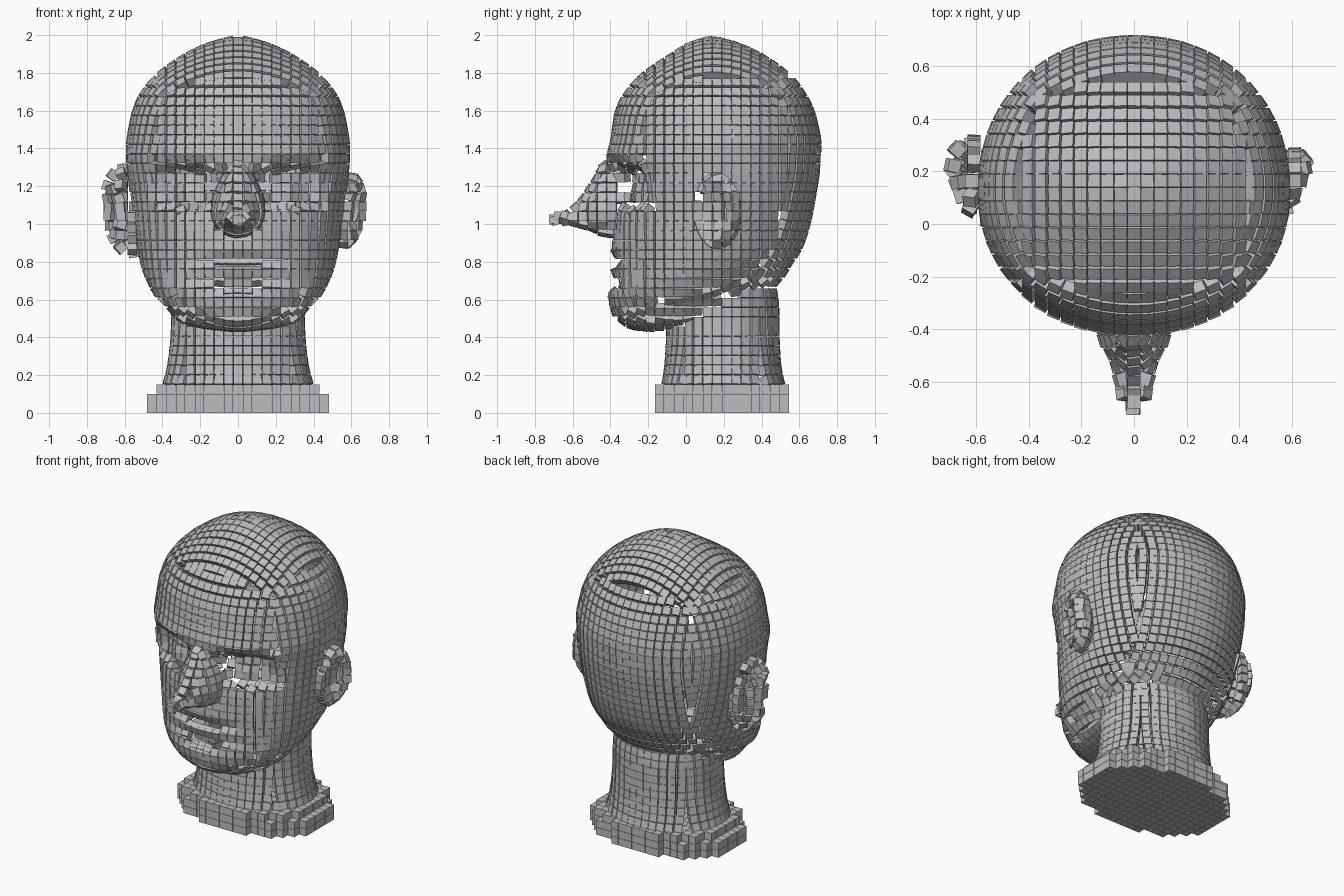
import bpy, bmesh, math
from mathutils import Vector, Matrix
from mathutils.bvhtree import BVHTree

cube = bpy.data.objects.get("Cube")
if cube:
    bpy.data.objects.remove(cube, do_unlink=True)

PITCH, SIZE = 0.0508, 0.049
Y0, Z0 = 0.19 + PITCH / 2, 0.178          # grid origin

grey = bpy.data.materials.new("block_grey")
grey.use_nodes = True
tone = (0.5, 0.51, 0.52, 1)
grey.diffuse_color = tone
grey.node_tree.nodes["Principled BSDF"].inputs["Base Color"].default_value = tone


def block(bm, centre, rotation=None):
    m = Matrix.Translation(centre)
    if rotation:
        m = m @ rotation.to_matrix().to_4x4()
    bmesh.ops.create_cube(bm, size=SIZE, matrix=m)


def finish(bm, name):
    mesh = bpy.data.meshes.new(name)
    bm.to_mesh(mesh)
    bm.free()
    mesh.materials.append(grey)
    bpy.context.collection.objects.link(bpy.data.objects.new(name, mesh))


def surface(bm):
    bmesh.ops.recalc_face_normals(bm, faces=bm.faces)
    tree = BVHTree.FromBMesh(bm)
    bm.free()
    return tree


def loft(rings):
    """Closed guide surface through rings of points."""
    bm = bmesh.new()
    rows = [[bm.verts.new(p) for p in ring] for ring in rings]
    n = len(rows[0])
    for a, b in zip(rows, rows[1:]):
        for i in range(n):
            j = (i + 1) % n
            bm.faces.new((a[i], a[j], b[j], b[i]))
    bm.faces.new(rows[0])
    bm.faces.new(rows[-1])
    bmesh.ops.triangulate(bm, faces=[f for f in bm.faces if len(f.verts) > 4])
    return surface(bm)


def refine(rows, steps):
    """Catmull-Rom interpolation between profile rows."""
    out = []
    for i in range(len(rows) - 1):
        p0, p1, p2, p3 = (rows[max(0, min(len(rows) - 1, i + k))] for k in (-1, 0, 1, 2))
        for s in range(steps):
            t = s / steps
            out.append([b + t / 2 * (c - a + t * (2 * a - 5 * b + 4 * c - d + t * (3 * (b - c) + d - a)))
                        for a, b, c, d in zip(p0, p1, p2, p3)])
    return out + [list(rows[-1])]


def bump(v, centre, width, power=2):
    return math.exp(-abs((v - centre) / width) ** power)


def face_relief(x, z):
    """Eye sockets, eyeballs, mouth crease and chin fold."""
    ax = abs(x)
    d = 0.11 * bump(ax, 0.27, 0.15, 4) * bump(z, 1.2, 0.11, 4)
    d -= 0.05 * bump(ax, 0.27, 0.09) * bump(z, 1.17, 0.06)
    mouth = bump(x, 0, 0.22, 4)
    d += mouth * (0.04 * bump(z, 0.8, 0.022) + 0.05 * bump(z, 0.69, 0.03))
    return d


def body_ring(row, relief=False, n=96):
    z, front, back, width, tilt = row
    cy = front + (back - front) * 0.48
    ring = []
    for i in range(n):
        a = 2 * math.pi * i / n
        c, s = math.cos(a), math.sin(a)
        x = width * math.copysign(abs(c) ** 0.95, c)
        y = cy + (back - cy if s > 0 else cy - front) * math.copysign(abs(s) ** 0.95, s)
        zz = z + tilt * (y - front)
        if relief and s < 0:
            y += face_relief(x, zz)
        ring.append((x, y, zz))
    return ring


# Head and neck profiles: height, front, back, half width, row tilt
head_rows = [
    (.43, -.20, .05, .10, .08), (.445, -.30, .34, .31, .15), (.50, -.375, .50, .40, .22),
    (.55, -.40, .535, .45, .20), (.62, -.41, .57, .485, .18), (.70, -.40, .60, .51, .14),
    (.80, -.395, .63, .53, .10), (.95, -.39, .66, .55, .05), (1.1, -.385, .68, .568, 0),
    (1.25, -.40, .705, .585, 0), (1.35, -.42, .712, .592, 0), (1.45, -.40, .715, .59, 0),
    (1.6, -.375, .68, .56, 0), (1.7, -.325, .63, .515, 0), (1.8, -.235, .55, .43, 0),
    (1.9, -.09, .41, .29, 0), (1.96, .01, .28, .16, 0), (1.99, .10, .17, .05, 0)]
neck_rows = [
    (.10, -.14, .535, .41, 0), (.15, -.13, .525, .40, 0), (.25, -.115, .505, .375, 0),
    (.4, -.105, .495, .357, 0), (.6, -.10, .49, .35, 0), (.8, -.08, .45, .33, 0)]
# Nose sections: depth, half width, bottom, top
nose_rows = [
    (-.22, .14, .92, 1.37), (-.42, .13, .93, 1.34), (-.50, .095, .96, 1.23),
    (-.57, .075, .98, 1.13), (-.64, .055, 1.0, 1.07), (-.70, .02, 1.0, 1.045)]


def nose_ring(row, n=32):
    y, w, lo, hi = row
    ring = []
    for i in range(n):
        a = 2 * math.pi * i / n
        c, s = math.cos(a), math.sin(a)
        ring.append((w * c * (1 - 0.4 * s), y, (lo + hi) / 2 + (hi - lo) / 2 * s))
    return ring


def ear(side):
    """Flattened oval with a hollow in the outer face."""
    bm = bmesh.new()
    bmesh.ops.create_uvsphere(bm, u_segments=32, v_segments=24, radius=1)
    turn = Matrix.Rotation(math.radians(-22), 3, 'Z')
    for v in bm.verts:
        p = v.co.copy()
        if p.x > 0:
            p.x -= 0.8 * bump(math.hypot(p.y, p.z), 0, 0.6, 4)
        p = turn @ Vector((p.x * 0.085, p.y * 0.13, p.z * 0.2))
        p += Vector((0.585 + 0.1 * p.z, 0.165, 1.07))
        v.co = (p.x * side, p.y, p.z)
    return surface(bm)


parts = {
    "head": loft([body_ring(r, True) for r in refine(head_rows, 6)]),
    "neck": loft([body_ring(r) for r in refine(neck_rows, 4)]),
    "nose": loft([nose_ring(r) for r in refine(nose_rows, 4)]),
    "left_ear": ear(1),
    "right_ear": ear(-1),
}


def hits(tree, start, direction):
    origin = start.copy()
    for _ in range(20):
        point, normal, _i, _d = tree.ray_cast(origin, direction)
        if point is None:
            return
        yield point, normal
        origin = point + direction * 1e-4


def inside(tree, point):
    return sum(1 for _ in hits(tree, point, Vector((0.113, 0.207, 0.971)).normalized())) % 2 == 1


def cover(name):
    """Blocks on a regular grid along each axis, turned to the surface."""
    bm = bmesh.new()
    tree = parts[name]
    others = [t for k, t in parts.items() if k != name]
    grid = [[k * PITCH for k in range(-14, 15)],
            [Y0 + k * PITCH for k in range(-19, 12)],
            [Z0 + k * PITCH for k in range(38)]]
    for axis in range(3):
        u, v = [k for k in range(3) if k != axis]
        direction = Vector([float(k == axis) for k in range(3)])
        for gu in grid[u]:
            for gv in grid[v]:
                start = direction * -3
                start[u], start[v] = gu + 1e-5, gv + 1e-5
                for point, normal in hits(tree, start, direction):
                    if abs(normal[axis]) < max(abs(normal[u]), abs(normal[v])) - 0.02:
                        continue
                    if point.z < 0.16 or any(inside(t, point) for t in others):
                        continue
                    facing = direction * math.copysign(1, normal[axis])
                    block(bm, point - normal * SIZE / 2, facing.rotation_difference(normal))
    finish(bm, name)


for part in parts:
    cover(part)

# Stepped base of upright blocks
bm = bmesh.new()
for layer, reach in enumerate((9.6, 9.6, 8.6)):
    for i in range(-9, 10):
        for j in range(14):
            if abs(i / reach) ** 2.3 + abs((j - 6.5) / 6.9) ** 2.3 < 1:
                block(bm, (i * PITCH, 0.19 + (j - 6.5) * PITCH, SIZE / 2 + layer * PITCH))
finish(bm, "base")
